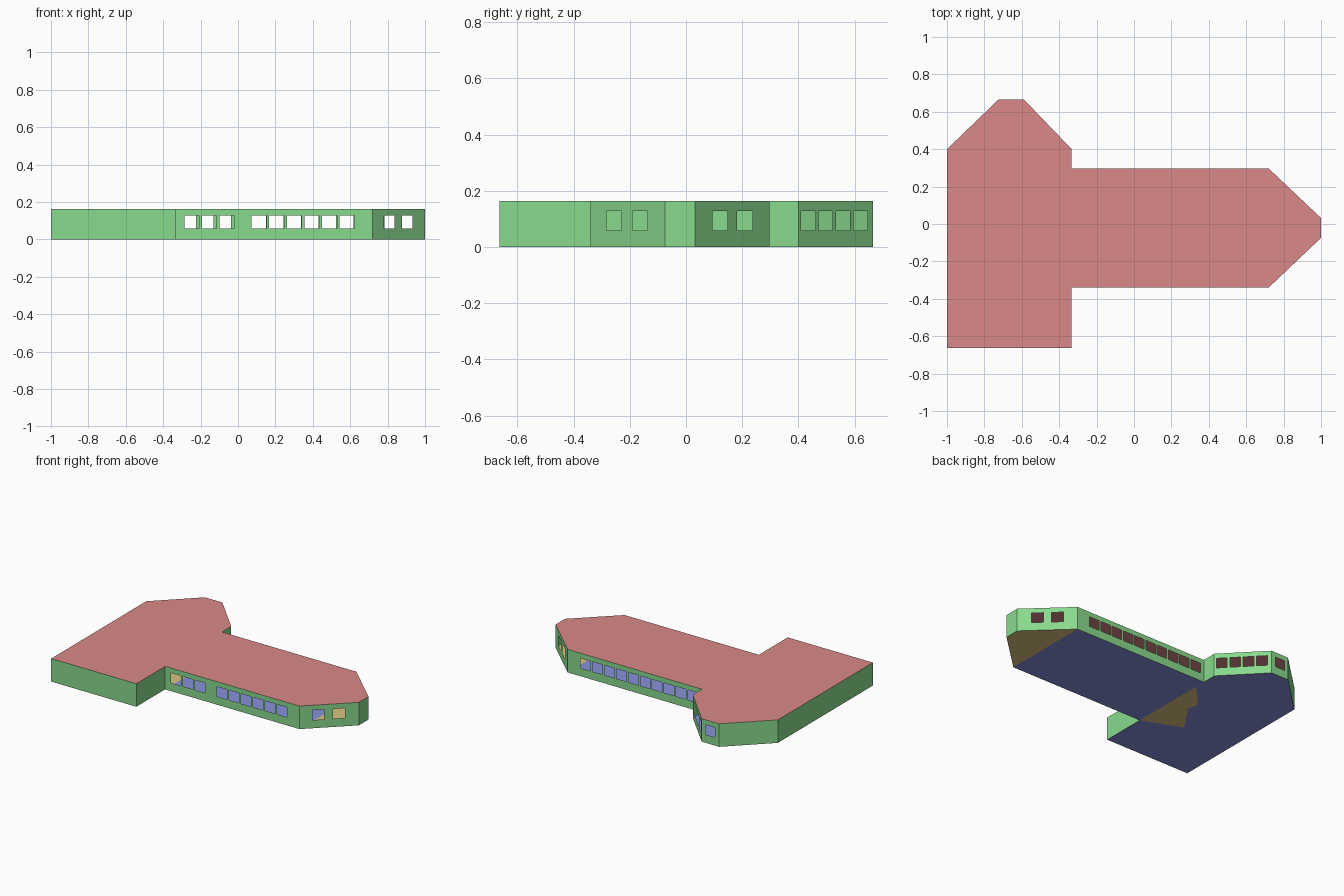
import bpy, bmesh

if "Cube" in bpy.data.objects:
    bpy.data.objects.remove(bpy.data.objects["Cube"])

H = 0.163              # wall height
Z0, Z1 = 0.058, 0.128  # window sill and head


def material(name, rgb):
    m = bpy.data.materials.new(name)
    m.diffuse_color = (*rgb, 1)
    m.use_nodes = True
    m.node_tree.nodes["Principled BSDF"].inputs["Base Color"].default_value = m.diffuse_color
    return m


GREEN = material("wall_green", (0.25, 0.70, 0.27))
RED = material("roof_red", (0.70, 0.25, 0.25))
BLUE = material("floor_blue", (0.25, 0.28, 0.70))
YELLOW = material("floor_yellow", (0.70, 0.54, 0.22))


def make_object(name, faces, mat):
    """Flat sheet object from lists of 3D points."""
    bm = bmesh.new()
    for pts in faces:
        bm.faces.new([bm.verts.new(p) for p in pts])
    bmesh.ops.remove_doubles(bm, verts=bm.verts, dist=1e-5)
    me = bpy.data.meshes.new(name)
    bm.to_mesh(me)
    bm.free()
    me.materials.append(mat)
    ob = bpy.data.objects.new(name, me)
    bpy.context.collection.objects.link(ob)
    return ob


def slab(name, outline, z, mat, up=True):
    pts = [(x, y, z) for x, y in outline]
    return make_object(name, [pts if up else pts[::-1]], mat)


def wall(name, a, b, axis=0, windows=()):
    """Wall from a to b with window openings given as ranges along x (0) or y (1)."""
    def at(t, z):
        return (a[0] + (b[0] - a[0]) * t, a[1] + (b[1] - a[1]) * t, z)

    ts = {0.0, 1.0}
    holes = []
    for w in windows:
        t = sorted((v - a[axis]) / (b[axis] - a[axis]) for v in w)
        holes.append(t)
        ts.update(t)
    ts = sorted(ts)
    zs = [0, Z0, Z1, H] if windows else [0, H]
    faces = []
    for t0, t1 in zip(ts, ts[1:]):
        for z0, z1 in zip(zs, zs[1:]):
            if z0 == Z0 and any(h[0] < (t0 + t1) / 2 < h[1] for h in holes):
                continue
            faces.append([at(t0, z0), at(t1, z0), at(t1, z1), at(t0, z1)])
    return make_object(name, faces, GREEN)


def row(first, step, count, width):
    return [(first + i * step - width / 2, first + i * step + width / 2)
            for i in range(count)]


# Building outline, counter-clockwise from the front left corner
P = [(-1, -0.663), (-0.333, -0.663), (-0.333, -0.34), (0.72, -0.34),
     (1, -0.074), (1, 0.032), (0.72, 0.297), (-0.333, 0.297),
     (-0.333, 0.40), (-0.588, 0.665), (-0.725, 0.665), (-1, 0.40)]

NAMES = ["wing_front_wall", "wing_side_wall", "hall_front_wall",
         "tip_front_wall", "tip_end_wall", "tip_back_wall", "hall_back_wall",
         "wing_short_wall", "wing_slant_wall", "wing_back_wall",
         "wing_blank_slant_wall", "wing_left_wall"]

# Window rows per wall: (axis, ranges)
WINDOWS = {
    "hall_front_wall": (0, row(-0.247, 0.0935, 3, 0.079) + row(0.112, 0.0942, 6, 0.079)),
    "tip_front_wall": (1, row(-0.256, 0.092, 2, 0.053)),
    "tip_back_wall": (1, row(0.121, 0.088, 2, 0.054)),
    "hall_back_wall": (0, row(-0.264, 0.0937, 10, 0.079)),
    "wing_slant_wall": (1, row(0.435, 0.0618, 4, 0.050)),
    "wing_back_wall": (0, row(-0.657, 0, 1, 0.075)),
}

# Walls
for i, name in enumerate(NAMES):
    axis, wins = WINDOWS.get(name, (0, ()))
    wall(name, P[i], P[(i + 1) % len(P)], axis, wins)

# Roof
slab("roof", P, H, RED)

# Floors: wing, hall, and the two yellow areas
entry = [P[2], (-0.333, 0.22), (-0.49, 0.05), (-0.475, -0.03), (-0.61, -0.23)]
slab("wing_floor", P[:3] + entry[:0:-1] + P[7:], 0, BLUE, up=False)
slab("hall_floor", [P[2], P[3], P[6], P[7]], 0, BLUE, up=False)
slab("tip_floor", P[3:7], 0, YELLOW, up=False)
slab("entry_floor", entry, 0, YELLOW, up=False)
